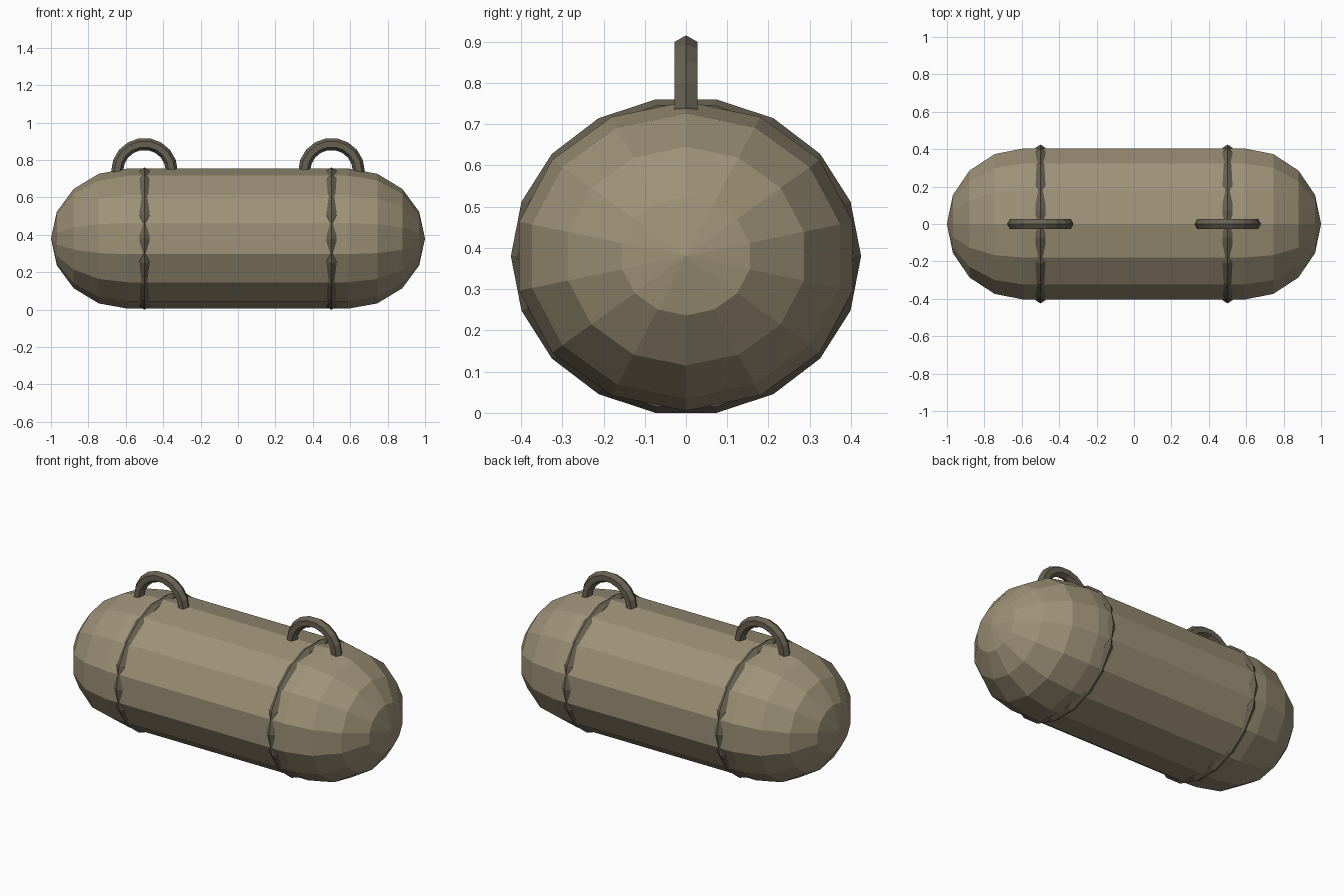
import bpy, bmesh
from math import sin, cos, pi

if "Cube" in bpy.data.objects:
    bpy.data.objects.remove(bpy.data.objects["Cube"])

CENTRE_Z = 0.38


def material(name, rgb):
    m = bpy.data.materials.new(name)
    m.diffuse_color = (*rgb, 1)
    m.use_nodes = True
    m.node_tree.nodes["Principled BSDF"].inputs["Base Color"].default_value = m.diffuse_color
    return m


def finish(bm, name, mat, location):
    bmesh.ops.recalc_face_normals(bm, faces=bm.faces)
    mesh = bpy.data.meshes.new(name)
    bm.to_mesh(mesh)
    bm.free()
    mesh.materials.append(mat)
    obj = bpy.data.objects.new(name, mesh)
    obj.location = location
    bpy.context.collection.objects.link(obj)
    return obj


def bridge(bm, a, b):
    n = len(a)
    for i in range(n):
        j = (i + 1) % n
        bm.faces.new((a[i], a[j], b[j], b[i]))


def torus(name, mat, location, place, major, minor, segments=18, sides=6):
    """Low-poly ring; place(u, v, w) maps ring plane u, v and ring axis w to x, y, z."""
    bm = bmesh.new()
    rings = []
    for i in range(segments):
        a = 2 * pi * i / segments
        ring = []
        for j in range(sides):
            b = 2 * pi * j / sides
            r = major + minor * cos(b)
            ring.append(bm.verts.new(place(r * cos(a), r * sin(a), minor * sin(b))))
        rings.append(ring)
    for i in range(segments):
        bridge(bm, rings[i], rings[(i + 1) % segments])
    return finish(bm, name, mat, location)


canvas = material("tan_canvas", (0.34, 0.285, 0.185))
strap = material("dark_strap", (0.14, 0.12, 0.085))

# Capsule body: two half ellipsoids joined by a straight 14-sided section
N, RY, RZ, CAP_X, CAP_LEN = 14, 0.415, 0.375, 0.587, 0.413
bm = bmesh.new()
profile = [(CAP_X + CAP_LEN * cos(k * pi / 8), sin(k * pi / 8)) for k in range(1, 5)]
profile += [(-x, s) for x, s in reversed(profile)]
rings = []
for x, s in profile:
    angles = [pi / 2 + 2 * pi * i / N for i in range(N)]
    rings.append([bm.verts.new((x, RY * s * cos(a), RZ * s * sin(a))) for a in angles])
for a, b in zip(rings, rings[1:]):
    bridge(bm, a, b)
for ring, x in ((rings[0], 1), (rings[-1], -1)):
    tip = bm.verts.new((x, 0, 0))
    for i in range(N):
        bm.faces.new((ring[i], ring[(i + 1) % N], tip))
finish(bm, "body", canvas, (0, 0, CENTRE_Z))

# Bands around the body and carrying handles above them
for side, x in (("left", -0.5), ("right", 0.5)):
    torus(side + "_band", strap, (x, 0, CENTRE_Z),
          lambda u, v, w: (w, u * 1.1, v), 0.355, 0.031)
    torus(side + "_handle", strap, (x, 0, 0.74),
          lambda u, v, w: (u, w, v), 0.146, 0.032)
